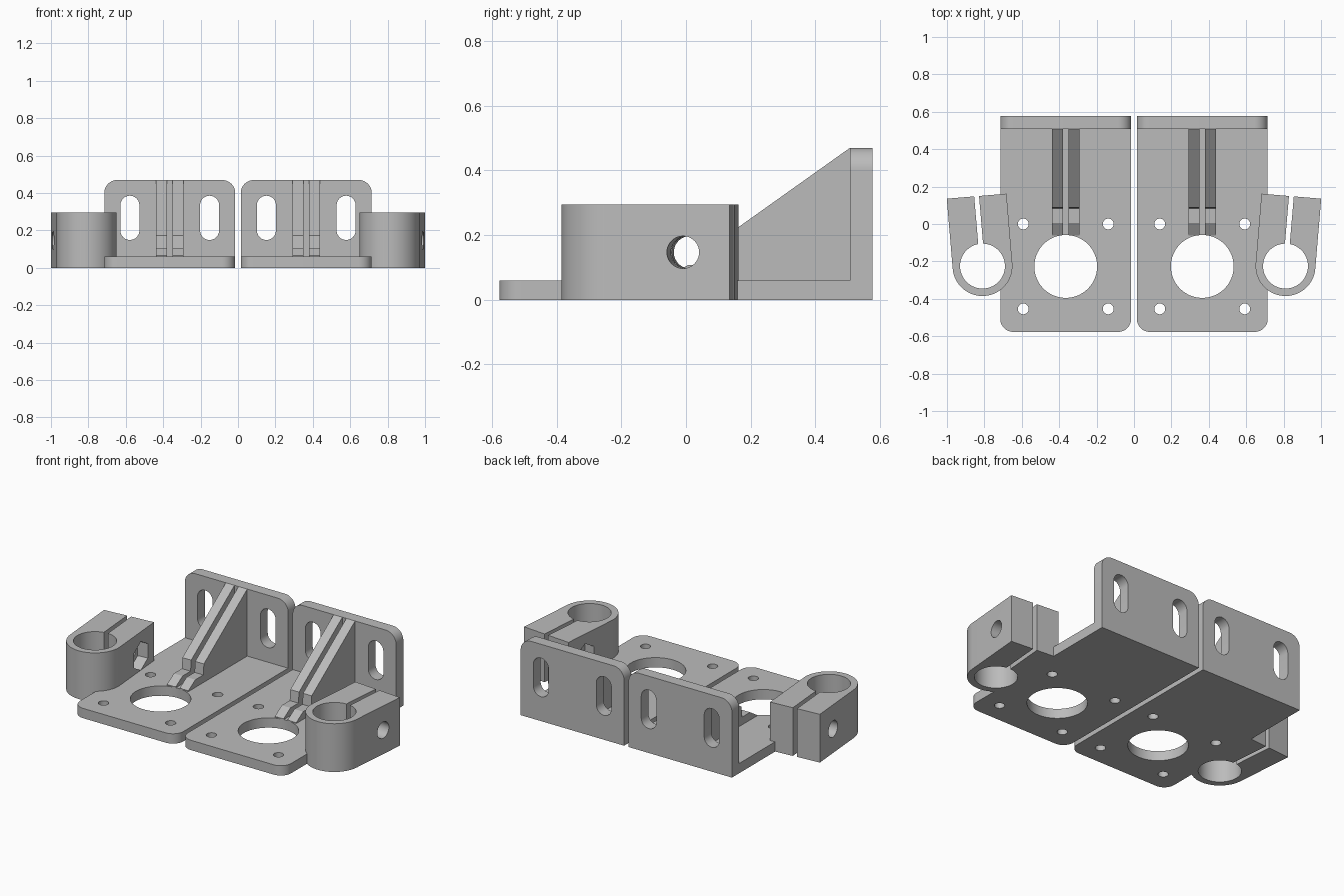
import bpy, bmesh
from math import sin, cos, pi, radians
from mathutils import Matrix

cube = bpy.data.objects.get("Cube")
if cube:
    bpy.data.objects.remove(cube, do_unlink=True)

grey = bpy.data.materials.new("plain_grey")
grey.use_nodes = True
colour = (0.5, 0.5, 0.5, 1)
grey.diffuse_color = colour
grey.node_tree.nodes["Principled BSDF"].inputs["Base Color"].default_value = colour

# Frames that turn a flat outline into a part: facing up, back to front, along x
UP = Matrix.Identity(4)
FRONT = Matrix.Rotation(pi / 2, 4, "X")
SIDE = Matrix(((0, 0, 1, 0), (1, 0, 0, 0), (0, 1, 0, 0), (0, 0, 0, 1)))


def move(x, y, z):
    return Matrix.Translation((x, y, z))


def arc(cx, cy, r, start, end, n=12):
    angles = [radians(start + (end - start) * i / n) for i in range(n + 1)]
    return [(cx + r * cos(a), cy + r * sin(a)) for a in angles]


def circle(cx, cy, r, n=64, start=0):
    return arc(cx, cy, r, start, start + 360, n)[:-1]


def box(x0, x1, y0, y1):
    return [(x0, y0), (x1, y0), (x1, y1), (x0, y1)]


def prism(name, outline, low, high, frame=UP):
    bm = bmesh.new()
    face = bm.faces.new([bm.verts.new((u, v, low)) for u, v in outline])
    top = bmesh.ops.extrude_face_region(bm, geom=[face])["geom"]
    bmesh.ops.translate(bm, vec=(0, 0, high - low),
                        verts=[g for g in top if isinstance(g, bmesh.types.BMVert)])
    bmesh.ops.recalc_face_normals(bm, faces=bm.faces)
    bm.transform(frame)
    mesh = bpy.data.meshes.new(name)
    bm.to_mesh(mesh)
    bm.free()
    mesh.materials.append(grey)
    ob = bpy.data.objects.new(name, mesh)
    bpy.context.collection.objects.link(ob)
    return ob


def finish(ob, cutters=()):
    """Cut the holes, mirror to the other side and smooth the round walls."""
    bpy.ops.object.select_all(action="DESELECT")
    ob.select_set(True)
    bpy.context.view_layer.objects.active = ob
    for cutter in cutters:
        mod = ob.modifiers.new("hole", "BOOLEAN")
        mod.operation, mod.solver, mod.object = "DIFFERENCE", "EXACT", cutter
        bpy.ops.object.modifier_apply(modifier=mod.name)
        bpy.data.objects.remove(cutter, do_unlink=True)
    mirror = ob.modifiers.new("mirror", "MIRROR")
    mirror.use_mirror_merge = False
    bpy.ops.object.modifier_apply(modifier=mirror.name)
    bpy.ops.object.shade_smooth_by_angle(angle=radians(30))


# Main sizes
MID, HALF, CORNER = 0.365, 0.35, 0.07
X0, X1 = MID - HALF, MID + HALF
BACK, WALL, FLOOR = 0.577, 0.507, 0.06
HOLE_Y, HOLE_R = -0.227, 0.168
CLAMP = move(0.81, -0.225, 0) @ Matrix.Rotation(radians(-4.8), 4, "Z")
CLAMP_R, BORE_R, CLAMP_H, CLAMP_L = 0.16, 0.12, 0.295, 0.375
BOLT_Y, BOLT_Z = 0.23, 0.147


def centre_hole():
    return prism("cutter", circle(MID, HOLE_Y, HOLE_R), -1, 1)


def bore():
    return prism("cutter", circle(0, 0, BORE_R), -1, 1, CLAMP)


# Base plate with rounded front corners, centre hole, screw holes and clamp bore
outline = (arc(X0 + CORNER, -BACK + CORNER, CORNER, 180, 270)
           + arc(X1 - CORNER, -BACK + CORNER, CORNER, 270, 360)
           + [(X1, WALL), (X0, WALL)])
screws = [prism("cutter", circle(MID + dx, HOLE_Y + dy, 0.029, 32), -1, 1)
          for dx in (-0.227, 0.227) for dy in (-0.227, 0.227)]
finish(prism("base_plate", outline, 0, FLOOR), [centre_hole(), bore()] + screws)

# Back wall with rounded top corners and two upright slots
TOP = 0.47
outline = ([(X0, 0), (X1, 0)] + arc(X1 - CORNER, TOP - CORNER, CORNER, 0, 90)
           + arc(X0 + CORNER, TOP - CORNER, CORNER, 90, 180))
slots = [prism("cutter", arc(MID + dx, 0.335, 0.051, 0, 180)
               + arc(MID + dx, 0.2, 0.051, 180, 360), -1, 1, FRONT)
         for dx in (-0.213, 0.213)]
finish(prism("back_wall", outline, -BACK, -WALL, FRONT), slots)

# Twin sloping ribs, each with a step and trimmed by the centre hole
profile = [(WALL, FLOOR), (WALL, TOP), (0.088, 0.172), (0.082, 0.107),
           (0.005, 0.107), (-0.062, 0.065), (-0.062, FLOOR)]
for name, dx in (("inner_rib", -0.043), ("outer_rib", 0.043)):
    rib = prism(name, profile, MID + dx - 0.0295, MID + dx + 0.0295, SIDE)
    finish(rib, [centre_hole()])

# Tilted rod clamp with bore, split, bolt hole and six-sided nut pocket
outline = arc(0, 0, CLAMP_R, 180, 360, 32) + [(CLAMP_R, CLAMP_L), (-CLAMP_R, CLAMP_L)]
split = prism("cutter", box(-0.013, 0.013, 0, 1), -1, 1, CLAMP)
bolt = prism("cutter", circle(BOLT_Y, BOLT_Z, 0.05, 40), -0.3, 0.3, CLAMP @ SIDE)
nut = prism("cutter", circle(BOLT_Y, BOLT_Z, 0.088, 6, 90), -0.3, -0.095, CLAMP @ SIDE)
finish(prism("rod_clamp", outline, 0, CLAMP_H, CLAMP), [bore(), split, bolt, nut])
